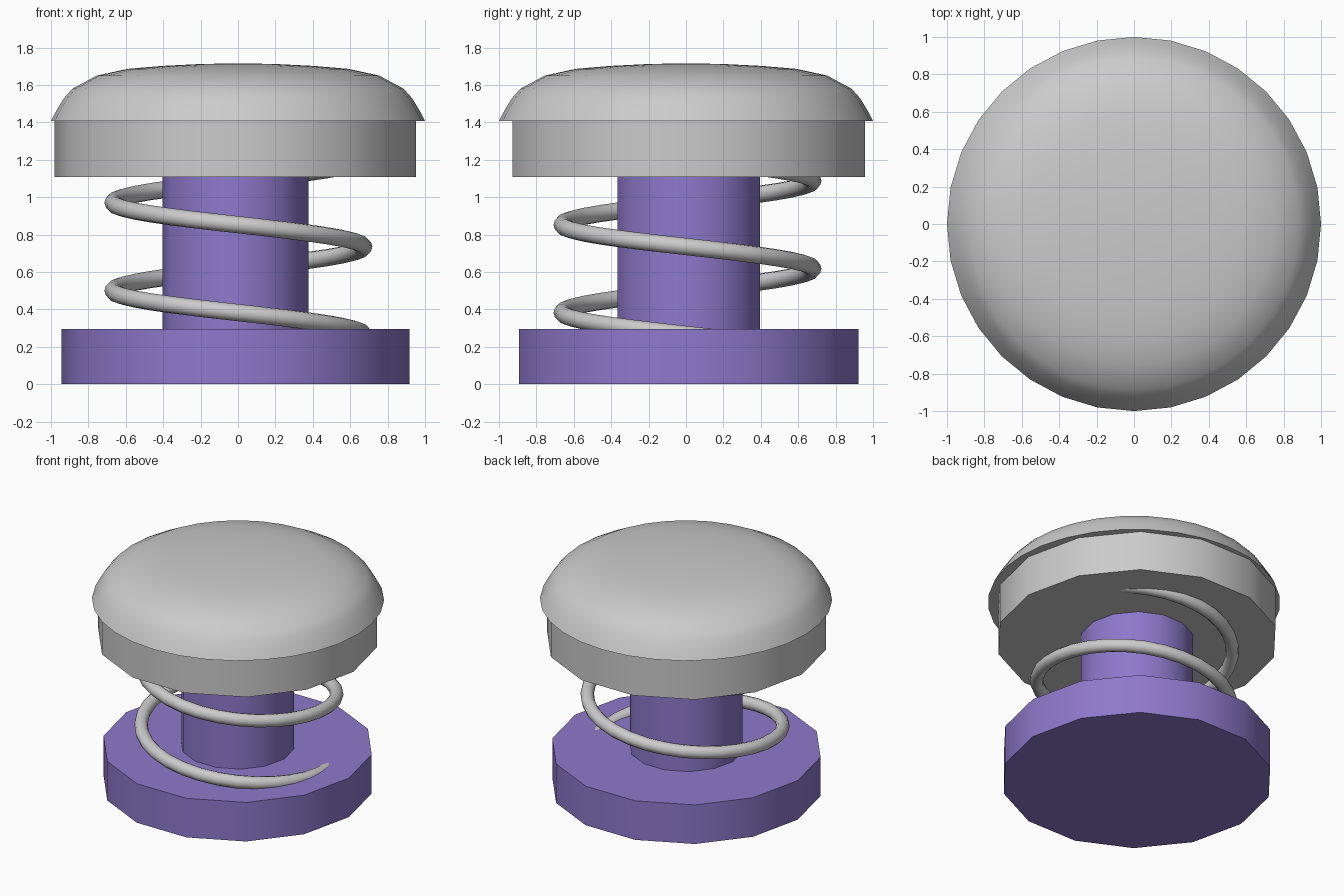
import bpy, bmesh, math

if "Cube" in bpy.data.objects:
    bpy.data.objects.remove(bpy.data.objects["Cube"])

purple = bpy.data.materials.new("purple")
purple.diffuse_color = (0.27, 0.19, 0.6, 1)
purple.use_nodes = True
purple.node_tree.nodes["Principled BSDF"].inputs["Base Color"].default_value = purple.diffuse_color
CX, CY = -0.014, 0.015  # shared axis of the 14-sided discs


def finish(name, bm, mat=None):
    bmesh.ops.recalc_face_normals(bm, faces=bm.faces)
    mesh = bpy.data.meshes.new(name)
    bm.to_mesh(mesh)
    bm.free()
    obj = bpy.data.objects.new(name, mesh)
    bpy.context.collection.objects.link(obj)
    if mat:
        mesh.materials.append(mat)
    bpy.ops.object.select_all(action='DESELECT')
    obj.select_set(True)
    bpy.context.view_layer.objects.active = obj
    bpy.ops.object.shade_smooth_by_angle(angle=math.radians(35))
    return obj


def skin(bm, rings):
    # bridge consecutive vertex rings and close both ends
    n = len(rings[0])
    for a, b in zip(rings, rings[1:]):
        for i in range(n):
            j = (i + 1) % n
            bm.faces.new((a[i], a[j], b[j], b[i]))
    bm.faces.new(rings[0][::-1])
    bm.faces.new(rings[-1])


def turned(name, profile, sides, cx=0, cy=0, mat=None):
    bm = bmesh.new()
    angles = [2 * math.pi * i / sides for i in range(sides)]
    skin(bm, [[bm.verts.new((cx + r * math.cos(a), cy + r * math.sin(a), z))
               for a in angles] for r, z in profile])
    return finish(name, bm, mat)


# Base, post and cap rim
turned("base_disc", [(0.93, 0), (0.93, 0.295)], 14, CX, CY, purple)
turned("centre_post", [(0.39, 0.2), (0.39, 1.2)], 14, CX, CY, purple)
turned("cap_rim", [(0.967, 1.107), (0.967, 1.41)], 14, CX, CY)

# Domed cap
turned("cap_dome", [(1.0, 1.407), (0.97, 1.465), (0.93, 1.53), (0.885, 1.58),
                    (0.755, 1.65), (0.59, 1.686), (0.4, 1.702),
                    (0.2, 1.712), (0.03, 1.715)], 32)

# Coil spring, ends buried in the rim and base
bm = bmesh.new()
R, wire, pitch, z_top, turns, steps = 0.67, 0.046, 0.47, 1.205, 2.02, 32
rings = []
for k in range(round(turns * steps) + 1):
    a = 2 * math.pi * k / steps
    z = z_top - pitch * k / steps
    ring = []
    for m in range(12):
        t = 2 * math.pi * m / 12
        r = R + wire * math.cos(t)
        ring.append(bm.verts.new((r * math.cos(a) + 0.002, r * math.sin(a) + 0.008,
                                  z + wire * math.sin(t))))
    rings.append(ring)
skin(bm, rings)
finish("coil_spring", bm)
